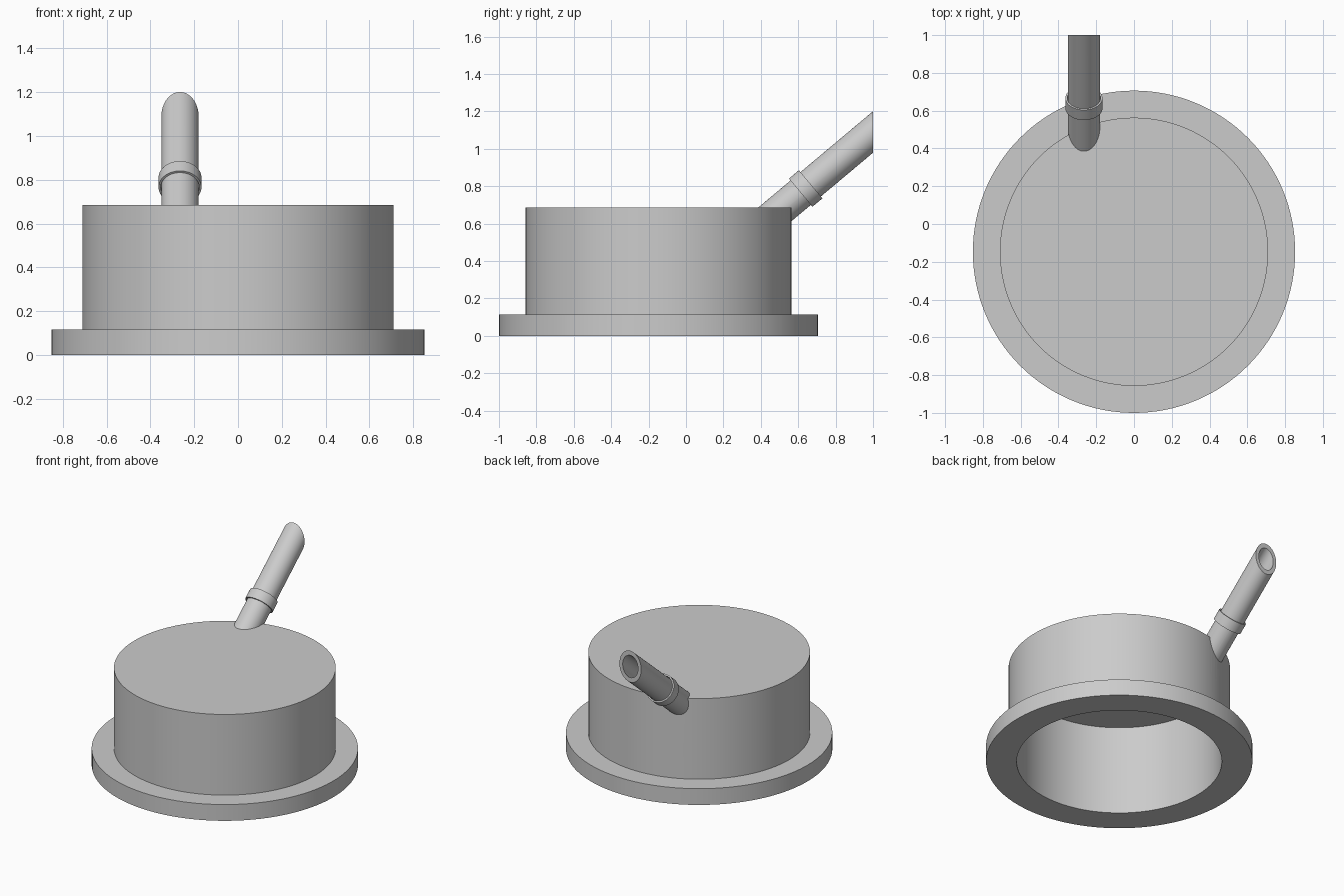
import bpy, math
from mathutils import Vector

cube = bpy.data.objects.get("Cube")
if cube:
    bpy.data.objects.remove(cube, do_unlink=True)

grey = bpy.data.materials.new("plain grey")
grey.use_nodes = True
colour = (0.6, 0.6, 0.6, 1)
grey.diffuse_color = colour
grey.node_tree.nodes["Principled BSDF"].inputs["Base Color"].default_value = colour

CENTRE_Y = -0.147
PIPE_X = -0.265
TILT = math.radians(40)
AXIS = Vector((0, math.cos(TILT), math.sin(TILT)))
PIPE_END = Vector((PIPE_X, 1, 1.09))


def finish(obj, name):
    obj.name = name
    obj.data.materials.clear()
    obj.data.materials.append(grey)
    return obj


def cylinder(name, radius, start, end, sides=128):
    """Solid cylinder between two points."""
    start, end = Vector(start), Vector(end)
    along = end - start
    bpy.ops.mesh.primitive_cylinder_add(
        vertices=sides, radius=radius, depth=along.length,
        location=(start + end) / 2,
        rotation=along.to_track_quat("Z", "Y").to_euler())
    return finish(bpy.context.object, name)


def upright(name, radius, bottom, top):
    return cylinder(name, radius, (0, CENTRE_Y, bottom), (0, CENTRE_Y, top))


def on_axis(y):
    """Point on the pipe axis at the given depth."""
    return PIPE_END + AXIS * ((y - PIPE_END.y) / AXIS.y)


def combine(obj, other, operation):
    """Apply a boolean and remove the helper."""
    other.hide_render = True
    mod = obj.modifiers.new(operation.lower(), "BOOLEAN")
    mod.operation, mod.object, mod.solver = operation, other, "EXACT"
    bpy.context.view_layer.objects.active = obj
    bpy.ops.object.modifier_apply(modifier=mod.name)
    bpy.data.objects.remove(other, do_unlink=True)


def smooth(obj):
    bpy.ops.object.select_all(action="DESELECT")
    obj.select_set(True)
    bpy.context.view_layer.objects.active = obj
    bpy.ops.object.shade_smooth_by_angle(angle=math.radians(30))


# Round cap with its wide base flange
cap = upright("cap_with_spout", 0.71, 0.05, 0.685)
combine(cap, upright("flange", 0.853, 0, 0.115), "UNION")

# Slanted spout, trimmed upright at its outer end
spout = cylinder("spout", 0.085, on_axis(0.36), on_axis(1.2), 64)
bpy.ops.mesh.primitive_cube_add(size=1, location=(PIPE_X, 1.5, 1.2))
combine(spout, finish(bpy.context.object, "trimmer"), "DIFFERENCE")
combine(cap, spout, "UNION")

# Hollow inside and the bore of the spout
combine(cap, upright("cavity", 0.657, -0.1, 0.63), "DIFFERENCE")
combine(cap, cylinder("bore", 0.06, on_axis(0.36), on_axis(1.2), 64), "DIFFERENCE")
smooth(cap)

# Loose collar around the spout
middle = on_axis(0.64)
half = AXIS * 0.035
collar = cylinder("collar", 0.098, middle - half, middle + half, 64)
combine(collar, cylinder("collar_hole", 0.088, middle - half * 2, middle + half * 2, 64), "DIFFERENCE")
smooth(collar)
